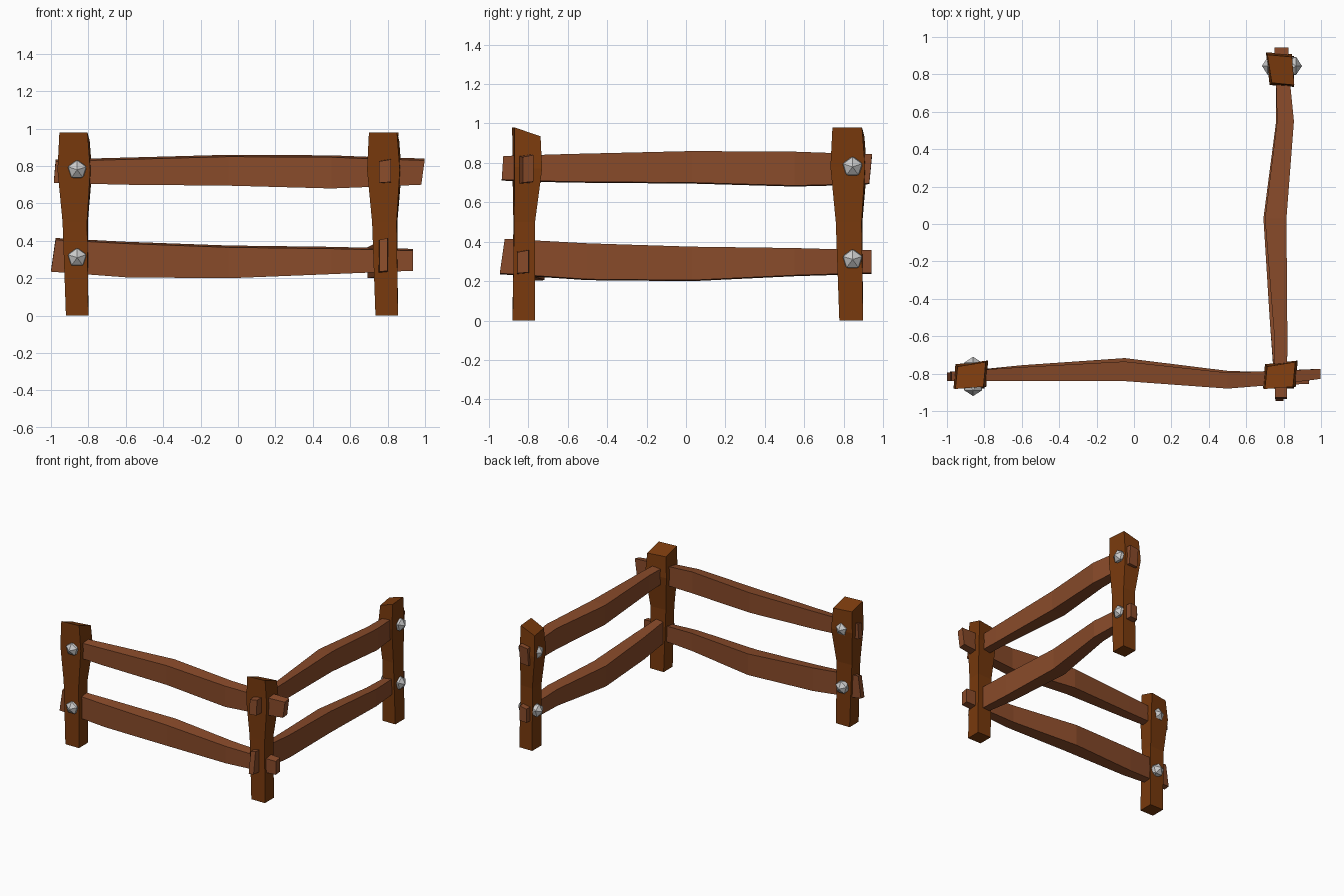
import bpy, bmesh
from math import radians
from mathutils import Matrix, Vector

if "Cube" in bpy.data.objects:
    bpy.data.objects.remove(bpy.data.objects["Cube"])


def material(name, color):
    m = bpy.data.materials.new(name)
    m.diffuse_color = (*color, 1)
    m.use_nodes = True
    m.node_tree.nodes["Principled BSDF"].inputs["Base Color"].default_value = m.diffuse_color
    return m


POST = material("dark_wood", (0.19, 0.042, 0.004))
RAIL = material("light_wood", (0.25, 0.07, 0.023))
METAL = material("bolt_metal", (0.55, 0.55, 0.55))


def finish(bm, name, mat):
    bmesh.ops.recalc_face_normals(bm, faces=bm.faces)
    mesh = bpy.data.meshes.new(name)
    bm.to_mesh(mesh)
    bm.free()
    mesh.materials.append(mat)
    ob = bpy.data.objects.new(name, mesh)
    bpy.context.collection.objects.link(ob)
    return ob


def loft(name, rings, mat):
    """Skin a stack of four-cornered rings and cap both ends."""
    bm = bmesh.new()
    rows = [[bm.verts.new(p) for p in ring] for ring in rings]
    for a, b in zip(rows, rows[1:]):
        for i in range(4):
            j = (i + 1) % 4
            bm.faces.new((a[i], a[j], b[j], b[i]))
    bm.faces.new(rows[0])
    bm.faces.new(rows[-1])
    return finish(bm, name, mat)


def post(name, x, y, turn=0):
    # z at front, z at back, x range, y range, skew
    levels = [(0, 0, -.05, .07, -.07, .045, 0),
              (.5, .5, -.068, .063, -.066, .04, .004),
              (.78, .77, -.095, .08, -.07, .07, .01),
              (.98, .935, -.085, .065, -.072, .06, .012)]
    rings = [[(x0, y0, zf), (x1, y0 + s, zf), (x1 + s, y1 + s, zb), (x0 + s, y1 - s, zb)]
             for zf, zb, x0, x1, y0, y1, s in levels]
    ob = loft(name, rings, POST)
    ob.data.transform(Matrix.Translation((x, y, 0)) @ Matrix.Rotation(radians(turn), 4, 'Z'))


def rail(name, sections, along_y=False):
    # section: distance along, depth range, z range, end slant
    rings = []
    for t, d0, d1, z0, z1, slant in sections:
        ring = [(t, d0, z0), (t, d1, z0 + .005), (t + slant, d1, z1 + .005), (t + slant, d0, z1 - .005)]
        rings.append([(d, u, z) for u, d, z in ring] if along_y else ring)
    loft(name, rings, RAIL)


def bolt(name, pos, axis):
    bm = bmesh.new()
    bmesh.ops.create_icosphere(bm, subdivisions=1, radius=.056)
    rot = Vector(axis).to_track_quat('Z', 'Y').to_matrix().to_4x4()
    bm.transform(Matrix.Translation(pos) @ rot @ Matrix.Rotation(radians(90), 4, 'Z'))
    finish(bm, name, METAL)


# Posts
post("left_post", -.87, -.81)
post("corner_post", .785, -.81)
post("back_post", .785, .828, 90)

# Front rails
rail("front_upper_rail", [
    (-.985, -.84, -.79, .71, .83, .01), (-.6, -.84, -.765, .70, .84, 0),
    (-.05, -.84, -.735, .695, .855, 0), (.5, -.88, -.795, .68, .852, 0),
    (.75, -.86, -.785, .69, .842, 0), (.98, -.828, -.775, .70, .835, .018)])
rail("front_lower_rail", [
    (-1.0, -.84, -.795, .235, .41, .025), (-.6, -.835, -.755, .205, .39, 0),
    (-.05, -.83, -.717, .20, .37, 0), (.5, -.87, -.785, .222, .363, 0),
    (.935, -.855, -.80, .24, .352, 0)])

# Side rails
rail("side_upper_rail", [
    (-.935, .755, .818, .71, .83, .008), (-.6, .75, .82, .70, .84, 0),
    (.03, .70, .815, .695, .855, 0), (.55, .765, .855, .68, .852, 0),
    (.75, .76, .835, .685, .845, 0), (.93, .75, .825, .692, .84, .014)], True)
rail("side_lower_rail", [
    (-.945, .757, .80, .235, .41, .025), (-.5, .725, .81, .205, .387, 0),
    (.03, .692, .80, .20, .37, 0), (.55, .76, .845, .225, .363, 0),
    (.942, .76, .82, .237, .352, 0)], True)

# Bolts on both faces of the two end posts
for level, z in (("upper", .78), ("lower", .31)):
    bolt(f"left_post_front_{level}_bolt", (-.86, -.864, z), (0, -1, 0))
    bolt(f"left_post_back_{level}_bolt", (-.86, -.766, z), (0, 1, 0))
    bolt(f"back_post_outer_{level}_bolt", (.842, .845, z), (1, 0, 0))
    bolt(f"back_post_inner_{level}_bolt", (.74, .845, z), (-1, 0, 0))
